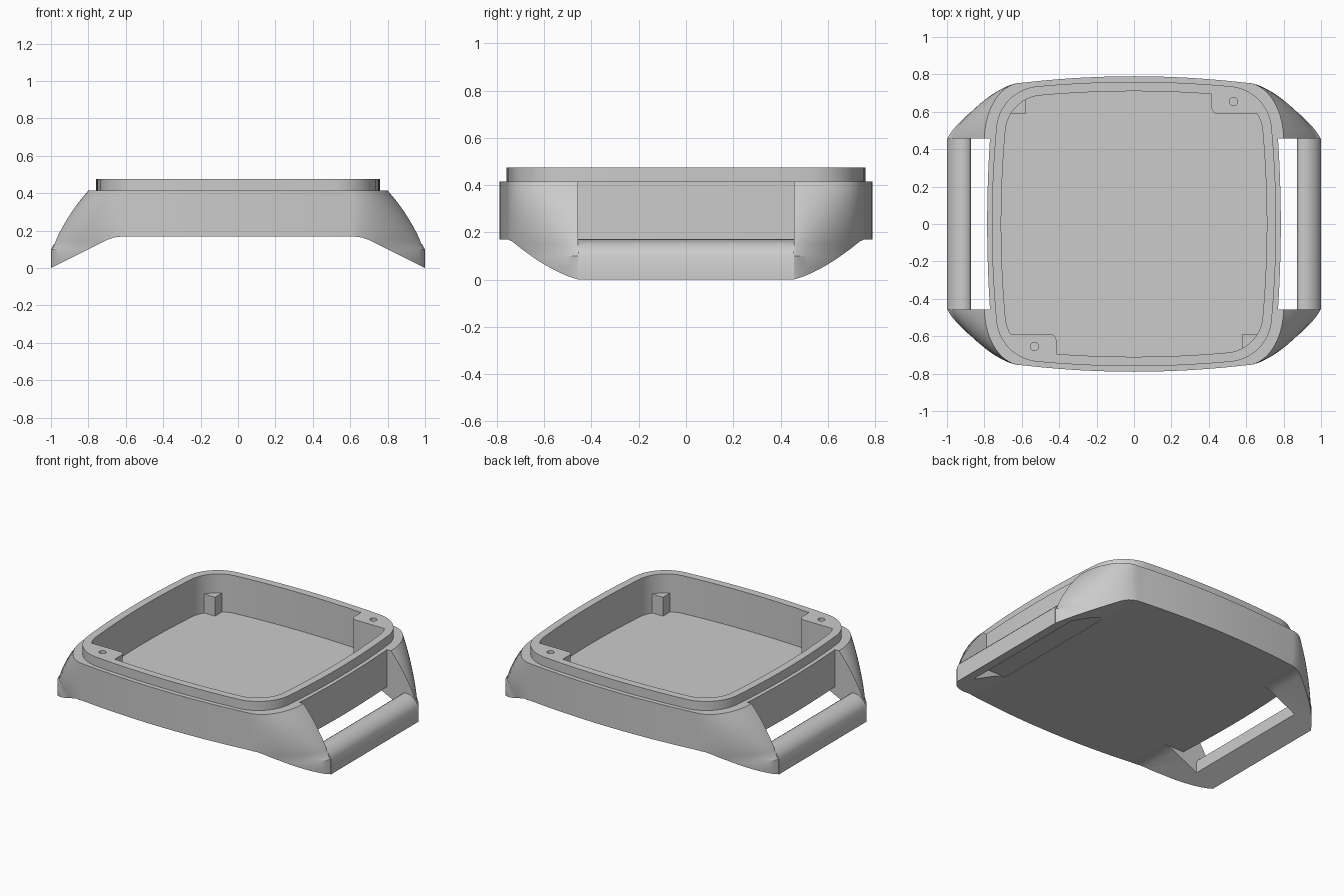
import bpy, bmesh, math
from mathutils import Vector

cube = bpy.data.objects.get("Cube")
if cube:
    bpy.data.objects.remove(cube, do_unlink=True)

GREY = (0.6, 0.6, 0.6, 1)
mat = bpy.data.materials.new("plain grey")
mat.use_nodes = True
mat.diffuse_color = GREY
mat.node_tree.nodes["Principled BSDF"].inputs["Base Color"].default_value = GREY

TOP, BASE, RIM, FLOOR, SLOT = 0.415, 0.17, 0.475, 0.225, 0.457


def loft(name, rings):
    """Closed solid through rings of equal point count."""
    bm = bmesh.new()
    loops = [[bm.verts.new(p) for p in ring] for ring in rings]
    n = len(loops[0])
    for a, b in zip(loops, loops[1:]):
        for i in range(n):
            j = (i + 1) % n
            bm.faces.new((a[i], a[j], b[j], b[i]))
    bm.faces.new(loops[0])
    bm.faces.new(loops[-1])
    bmesh.ops.recalc_face_normals(bm, faces=bm.faces)
    mesh = bpy.data.meshes.new(name)
    bm.to_mesh(mesh)
    bm.free()
    mesh.materials.append(mat)
    obj = bpy.data.objects.new(name, mesh)
    bpy.context.collection.objects.link(obj)
    return obj


def prism(name, pts, lo, hi, axis="z"):
    if axis == "z":
        return loft(name, [[(x, y, h) for x, y in pts] for h in (lo, hi)])
    return loft(name, [[(x, h, z) for x, z in pts] for h in (lo, hi)])


def combine(obj, tool, operation="DIFFERENCE"):
    """Apply a boolean and discard the helper."""
    tool.hide_render = True
    mod = obj.modifiers.new("cut", "BOOLEAN")
    mod.operation, mod.solver, mod.object = operation, "EXACT", tool
    bpy.context.view_layer.objects.active = obj
    bpy.ops.object.modifier_apply(modifier=mod.name)
    bpy.data.objects.remove(tool, do_unlink=True)


def four_way(q):
    """Mirror a quarter outline, which starts on x = 0, into a full loop."""
    return (q + [(x, -y) for x, y in reversed(q)]
            + [(-x, -y) for x, y in q[1:]]
            + [(-x, y) for x, y in reversed(q[1:])])


def bowed_outline(a, s, bow=0.09):
    """Rounded square with gently bowed sides."""
    q = [(s * i / 8, a - bow * (s * i / 8) ** 2) for i in range(8)]
    p0 = Vector((s, a - bow * s * s))
    p3 = Vector((p0.y, p0.x))
    c = a - bow * a * a
    corner = Vector((c, c))
    p1, p2 = p0.lerp(corner, 0.6), p3.lerp(corner, 0.6)
    for i in range(17):
        t = i / 16
        u = 1 - t
        q.append(tuple(p0 * u**3 + p1 * 3 * u*u*t + p2 * 3 * u*t*t + p3 * t**3))
    q += [(a - bow * y * y, y) for y in (s * i / 8 for i in range(7, 0, -1))]
    q.append((a, 0.001))
    return four_way(q)


def shell_ring(z, reach):
    """Case outline at one height, flaring out to the strap lugs."""
    k = min(1, max(0, (z - 0.1) / (TOP - 0.1)))
    power = 1.3 + 0.7 * k
    q = [(0.1 * i, 0.79 - 0.035 * (i / 6) ** 2) for i in range(6)]
    for i in range(19):
        t = math.pi / 2 * i / 18
        q.append((0.6 + (reach - 0.6) * abs(math.sin(t)) ** (2 / power),
                  0.45 + 0.305 * abs(math.cos(t)) ** (2 / power)))
    return [(x, y, z) for x, y in four_way(q)]


def box_pts(x0, x1, y0, y1):
    return [(x0, y0), (x1, y0), (x1, y1), (x0, y1)]


# Case with flared corners
flare = [(-0.02, 1), (0.05, 1), (0.1, 1), (0.112, 0.988), (0.15, 0.974),
         (0.18, 0.96), (0.215, 0.942), (0.25, 0.921), (0.3, 0.89),
         (0.355, 0.85), (0.39, 0.821), (TOP, 0.8)]
case = loft("case", [shell_ring(z, x) for z, x in flare])

# Flat underside sloping down to the lug tips
under = [(1.2, -0.1), (1, 0), (0.7, 0.15), (0.665, 0.163), (0.61, BASE)]
under += [(-x, z) for x, z in reversed(under)]
combine(case, prism("underside_cutter", under + [(-1.2, -0.4), (1.2, -0.4)], -1, 1, "y"))

# Strap slots, and the clearance beneath the case between the lugs
for side in (-1, 1):
    ys = [SLOT * (i / 8 - 1) for i in range(17)]
    curve = [(side * (0.785 - 0.0725 * y * y), y) for y in ys]
    curve += [(side * 1.2, SLOT), (side * 1.2, -SLOT)]
    combine(case, prism("slot_cutter", curve, -0.5, 1))
    combine(case, prism("clearance_cutter",
                        box_pts(*sorted((side * 0.625, side * 1.2)), -SLOT, SLOT), -0.5, BASE))

# Raised rim
combine(case, prism("rim", bowed_outline(0.76, 0.53), 0.38, RIM), "UNION")

# Hollow interior, leaving two screw blocks and two short corner posts
hollow = prism("hollow_cutter", bowed_outline(0.71, 0.51), FLOOR, 0.7)
for s in (-1, 1):
    r = 0.035
    block = [(0.9, 0.9), (0.9, 0.588)]
    for i in range(7):
        t = math.pi / 2 * i / 6
        block.append((0.415 + r - r * math.sin(t), 0.588 + r - r * math.cos(t)))
    block.append((0.415, 0.9))
    combine(hollow, prism("block_shape", [(s * x, s * y) for x, y in block], 0.1, 0.8))
    post = [(-s * x, s * y) for x, y in box_pts(0.58, 0.9, 0.588, 0.9)]
    combine(hollow, prism("post_shape", post, 0.1, 0.35))
combine(case, hollow)

# Screw holes
for s in (-1, 1):
    ring = [(s * 0.532 + 0.022 * math.cos(i * math.pi / 12),
             s * 0.655 + 0.022 * math.sin(i * math.pi / 12)) for i in range(24)]
    combine(case, prism("hole_cutter", ring, 0.3, 0.6))

# Strap bars with rounded tops
bar = [(1, 0), (0.872, 0.064), (0.872, 0.135), (0.88, 0.152), (0.895, 0.162),
       (0.915, 0.165), (0.94, 0.16), (0.965, 0.147), (0.985, 0.127), (1, 0.1)]
parts = [case]
for side, name in ((1, "left_strap_bar"), (-1, "right_strap_bar")):
    parts.append(prism(name, [(side * x, z) for x, z in bar], -SLOT, SLOT, "y"))

# Smooth shading with crisp edges
for obj in parts:
    bpy.ops.object.select_all(action="DESELECT")
    obj.select_set(True)
    bpy.context.view_layer.objects.active = obj
    bpy.ops.object.shade_smooth_by_angle(angle=math.radians(30))
